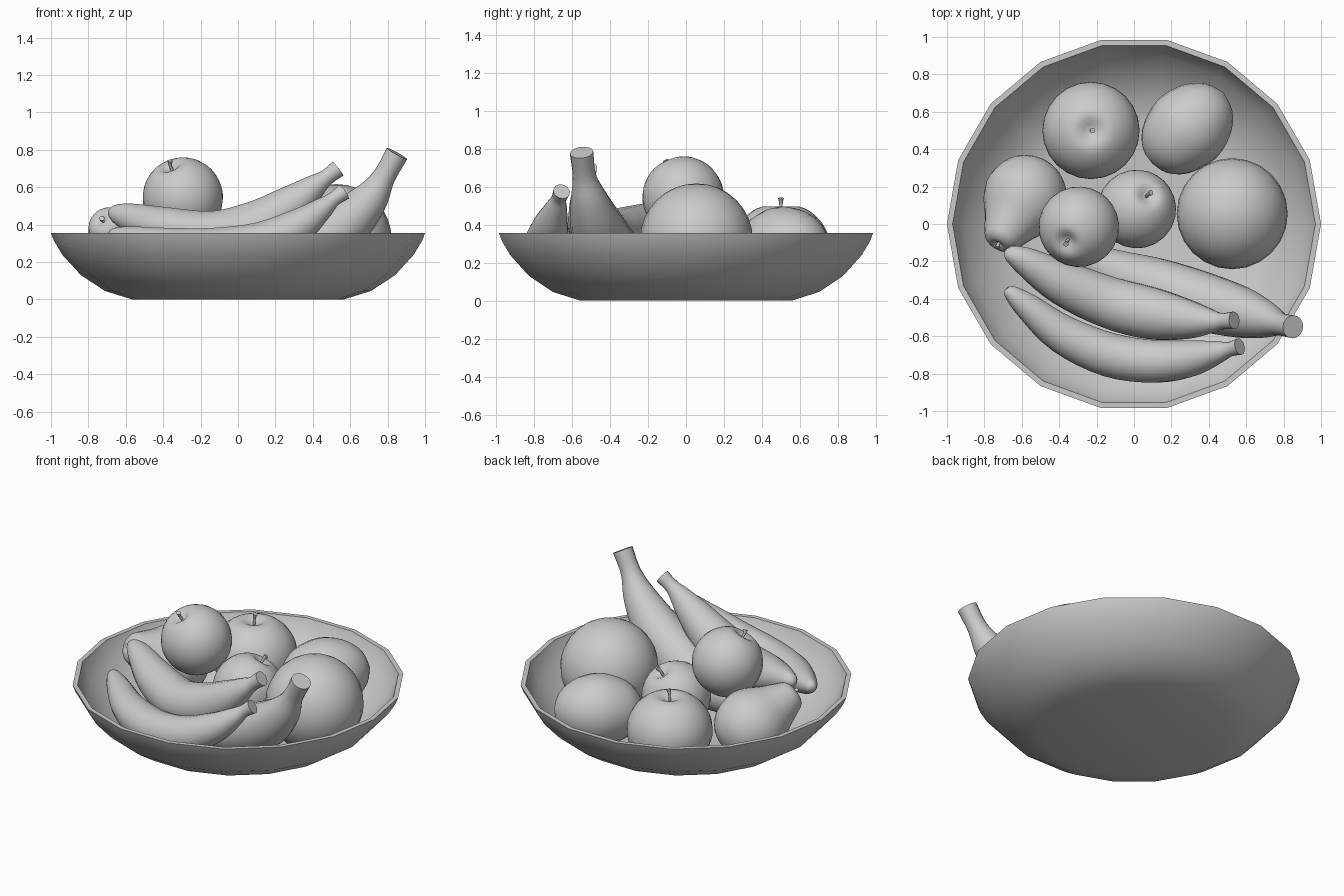
import bpy, bmesh, math
from mathutils import Vector

cube = bpy.data.objects.get("Cube")
if cube:
    bpy.data.objects.remove(cube, do_unlink=True)

clay = bpy.data.materials.new("plain_grey")
clay.use_nodes = True
GREY = (0.6, 0.6, 0.6, 1)
clay.diffuse_color = GREY
clay.node_tree.nodes["Principled BSDF"].inputs["Base Color"].default_value = GREY


def spline(points, steps):
    """Smooth curve through points of any dimension."""
    pts = [Vector(p) for p in points]
    pts = [2 * pts[0] - pts[1]] + pts + [2 * pts[-1] - pts[-2]]
    out = []
    for a, b, c, d in zip(pts, pts[1:], pts[2:], pts[3:]):
        for i in range(steps):
            t = i / steps
            out.append(0.5 * (2 * b + (c - a) * t + (2 * a - 5 * b + 4 * c - d) * t ** 2
                              + (3 * b - a - 3 * c + d) * t ** 3))
    return out + [pts[-2]]


def finish(name, bm, angle=40):
    bmesh.ops.remove_doubles(bm, verts=bm.verts, dist=1e-5)
    bmesh.ops.recalc_face_normals(bm, faces=bm.faces)
    mesh = bpy.data.meshes.new(name)
    bm.to_mesh(mesh)
    bm.free()
    mesh.materials.append(clay)
    obj = bpy.data.objects.new(name, mesh)
    bpy.context.collection.objects.link(obj)
    bpy.ops.object.select_all(action="DESELECT")
    obj.select_set(True)
    bpy.context.view_layer.objects.active = obj
    bpy.ops.object.shade_smooth_by_angle(angle=math.radians(angle))
    return obj


def loft(bm, rings):
    for lower, upper in zip(rings, rings[1:]):
        n = len(lower)
        for i in range(n):
            j = (i + 1) % n
            bm.faces.new((lower[i], lower[j], upper[j], upper[i]))


def lathe(name, profile, sides, loc=(0, 0, 0), axis=(0, 0, 1), angle=40):
    """Spin a radius and height profile, then point its top along axis."""
    bm = bmesh.new()
    rings = []
    for r, z in profile:
        turns = [2 * math.pi * i / sides for i in range(sides)]
        rings.append([bm.verts.new((r * math.cos(a), r * math.sin(a), z)) for a in turns])
    loft(bm, rings)
    obj = finish(name, bm, angle)
    obj.rotation_mode = "QUATERNION"
    obj.rotation_quaternion = Vector((0, 0, 1)).rotation_difference(Vector(axis))
    obj.location = loc
    return obj


def tube(name, stations, sides=16, steps=4):
    """Sweep a circle along x, y, z, radius stations and cap the ends."""
    path = spline(stations, steps)
    bm = bmesh.new()
    rings = []
    for i, p in enumerate(path):
        ahead, behind = path[min(i + 1, len(path) - 1)], path[max(i - 1, 0)]
        along = (ahead.xyz - behind.xyz).normalized()
        side = along.cross(Vector((0.1, 1, 0.2))).normalized()
        up = side.cross(along)
        rings.append([bm.verts.new(p.xyz + p.w * (side * math.cos(a) + up * math.sin(a)))
                      for a in (2 * math.pi * k / sides for k in range(sides))])
    loft(bm, rings)
    bm.faces.new(rings[0])
    bm.faces.new(rings[-1])
    return finish(name, bm, 50)


def stem(name, base, axis, length):
    base, axis = Vector(base), Vector(axis).normalized()
    bend = Vector((0.008, 0, 0))
    points = [base, base + axis * length * 0.6, base + axis * length + bend]
    radii = (0.008, 0.009, 0.015)
    tube(name, [(*p, r) for p, r in zip(points, radii)], 8, 2)


def apple(name, loc, radius, axis, squash=1.0):
    """Round fruit with a stem dimple and a shallow base dimple."""
    profile = []
    for i in range(25):
        a = math.pi * i / 24
        z = math.cos(a) - 0.22 * math.exp(-(a / 0.24) ** 2)
        z += 0.08 * math.exp(-((math.pi - a) / 0.25) ** 2)
        profile.append((radius * math.sin(a), radius * squash * z))
    lathe(name, profile, 24, loc, axis)
    top = Vector(loc) + Vector(axis).normalized() * radius * squash * 0.77
    stem(name + "_stem", top, axis, radius * 0.3)


# Bowl with eighteen sides, a thin rim and a flat base
lathe("bowl", [(0, 0), (0.565, 0), (0.71, 0.045), (0.84, 0.13), (0.94, 0.24),
               (0.985, 0.315), (1, 0.355), (0.97, 0.355), (0.955, 0.315), (0.91, 0.245),
               (0.81, 0.145), (0.69, 0.07), (0.55, 0.03), (0, 0.03)], 18)

# Apples
apple("back_apple", (-0.23, 0.5, 0.275), 0.26, (0, 0, 1), 0.93)
apple("middle_apple", (0.015, 0.08, 0.275), 0.21, (0.07, 0.09, 0.2))
apple("top_apple", (-0.295, -0.015, 0.545), 0.215, (-0.07, -0.085, 0.18))

# Large round fruit
ball = [(0.297 * math.sin(math.pi * i / 16), -0.297 * math.cos(math.pi * i / 16))
        for i in range(17)]
lathe("grapefruit", ball, 24, (0.525, 0.055, 0.32))

# Oval fruit lying on its side, slightly pointed at one end
oval = [(0, -0.265), (0.09, -0.245), (0.17, -0.17), (0.215, -0.05), (0.215, 0.05),
        (0.175, 0.16), (0.1, 0.24), (0, 0.275)]
lathe("lemon", spline(oval, 3), 24, (0.285, 0.51, 0.275), (1, 1, 0.1))

# Pear leaning with its neck to the front
pear_axis = Vector((-0.13, -0.23, 0.14)).normalized()
pear_body = Vector((-0.58, 0.15, 0.265))
pear = [(0, -0.215), (0.1, -0.195), (0.185, -0.12), (0.222, 0), (0.2, 0.1),
        (0.15, 0.19), (0.112, 0.27), (0.085, 0.32), (0.04, 0.34), (0, 0.32)]
lathe("pear", spline(pear, 3), 24, pear_body, pear_axis)
stem("pear_stem", pear_body + pear_axis * 0.31, pear_axis, 0.05)

# Bananas as tapering tubes, blunt tip to cut stem
tube("front_banana", [
    (-0.68, -0.345, 0.35, 0.015), (-0.66, -0.365, 0.345, 0.04), (-0.57, -0.44, 0.32, 0.072),
    (-0.38, -0.59, 0.28, 0.105), (-0.13, -0.7, 0.265, 0.12), (0.12, -0.735, 0.3, 0.115),
    (0.32, -0.715, 0.39, 0.095), (0.45, -0.685, 0.485, 0.06),
    (0.51, -0.67, 0.535, 0.04), (0.565, -0.655, 0.575, 0.045)])
tube("middle_banana", [
    (-0.68, -0.14, 0.475, 0.015), (-0.66, -0.155, 0.465, 0.045), (-0.57, -0.205, 0.435, 0.08),
    (-0.38, -0.315, 0.375, 0.12), (-0.13, -0.42, 0.335, 0.14), (0.1, -0.48, 0.39, 0.14),
    (0.29, -0.51, 0.51, 0.105), (0.41, -0.52, 0.605, 0.065),
    (0.47, -0.52, 0.65, 0.044), (0.535, -0.515, 0.7, 0.047)])
tube("back_banana", [
    (-0.42, -0.1, 0.27, 0.015), (-0.4, -0.11, 0.26, 0.045), (-0.3, -0.17, 0.22, 0.085),
    (-0.1, -0.26, 0.19, 0.125), (0.12, -0.33, 0.2, 0.15), (0.35, -0.41, 0.27, 0.16),
    (0.56, -0.47, 0.395, 0.14), (0.7, -0.51, 0.53, 0.1),
    (0.78, -0.535, 0.655, 0.062), (0.85, -0.55, 0.78, 0.062)])
